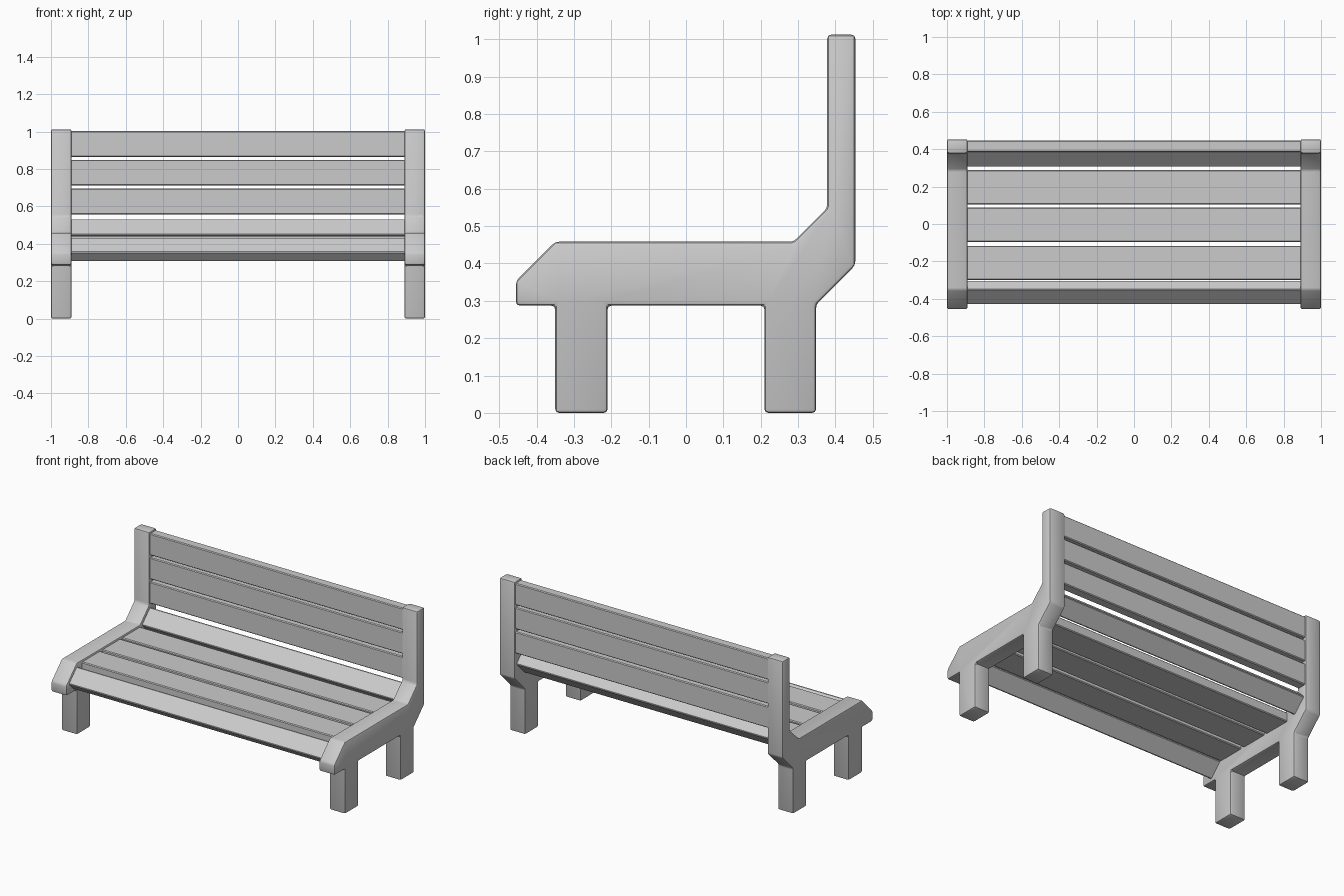
import bpy, bmesh, math

if "Cube" in bpy.data.objects:
    bpy.data.objects.remove(bpy.data.objects["Cube"])

grey = bpy.data.materials.new("bench grey")
grey.diffuse_color = (0.6, 0.6, 0.6, 1)
grey.use_nodes = True
grey.node_tree.nodes["Principled BSDF"].inputs["Base Color"].default_value = grey.diffuse_color


def extrude_profile(name, pts, x0, x1, bevel, segments):
    """Extrude a (y, z) outline along x and round its edges."""
    bm = bmesh.new()
    face = bm.faces.new([bm.verts.new((x0, y, z)) for y, z in pts])
    res = bmesh.ops.extrude_face_region(bm, geom=[face])
    moved = [v for v in res["geom"] if isinstance(v, bmesh.types.BMVert)]
    bmesh.ops.translate(bm, verts=moved, vec=(x1 - x0, 0, 0))
    bmesh.ops.recalc_face_normals(bm, faces=bm.faces)
    bmesh.ops.bevel(bm, geom=bm.edges[:], offset=bevel, segments=segments,
                    profile=0.5, affect='EDGES', clamp_overlap=True)
    bmesh.ops.recalc_face_normals(bm, faces=bm.faces)
    me = bpy.data.meshes.new(name)
    bm.to_mesh(me)
    bm.free()
    me.materials.append(grey)
    ob = bpy.data.objects.new(name, me)
    bpy.context.collection.objects.link(ob)
    bpy.ops.object.select_all(action='DESELECT')
    ob.select_set(True)
    bpy.context.view_layer.objects.active = ob
    bpy.ops.object.shade_smooth_by_angle(angle=math.radians(30))
    return ob


# Side frames: legs, seat rail and back post in one outline
frame = [(-0.455, 0.287), (-0.455, 0.353), (-0.35, 0.458), (0.288, 0.458),
         (0.378, 0.548), (0.378, 1.012), (0.453, 1.012), (0.453, 0.395),
         (0.348, 0.290), (0.348, 0.0), (0.21, 0.0), (0.21, 0.287),
         (-0.21, 0.287), (-0.21, 0.0), (-0.35, 0.0), (-0.35, 0.287)]
for side, x0, x1 in (("left", -1.0, -0.89), ("right", 0.89, 1.0)):
    extrude_profile(side + "_frame", frame, x0, x1, 0.01, 2)


def slat(name, cy, cz, width, thick, angle=0):
    """Plank across the bench; angle tilts its width from flat to upright."""
    c, s = math.cos(math.radians(angle)), math.sin(math.radians(angle))
    w, t = width / 2, thick / 2
    pts = [(cy + u * c - v * s, cz + u * s + v * c)
           for u, v in ((-w, -t), (w, -t), (w, t), (-w, t))]
    extrude_profile(name, pts, -0.9, 0.9, 0.005, 1)


# Seat planks
for i, y in enumerate((-0.208, -0.004, 0.196)):
    slat(f"seat_slat_{i + 1}", y, 0.415, 0.183, 0.06)

# Backrest planks
for i, z in enumerate((0.625, 0.78, 0.933)):
    slat(f"back_slat_{i + 1}", 0.416, z, 0.138, 0.06, 90)

# Tilted planks at the seat front and below the backrest
slat("front_slat", -0.366, 0.370, 0.115, 0.07, 45)
slat("lower_back_slat", 0.370, 0.466, 0.118, 0.07, 45)
